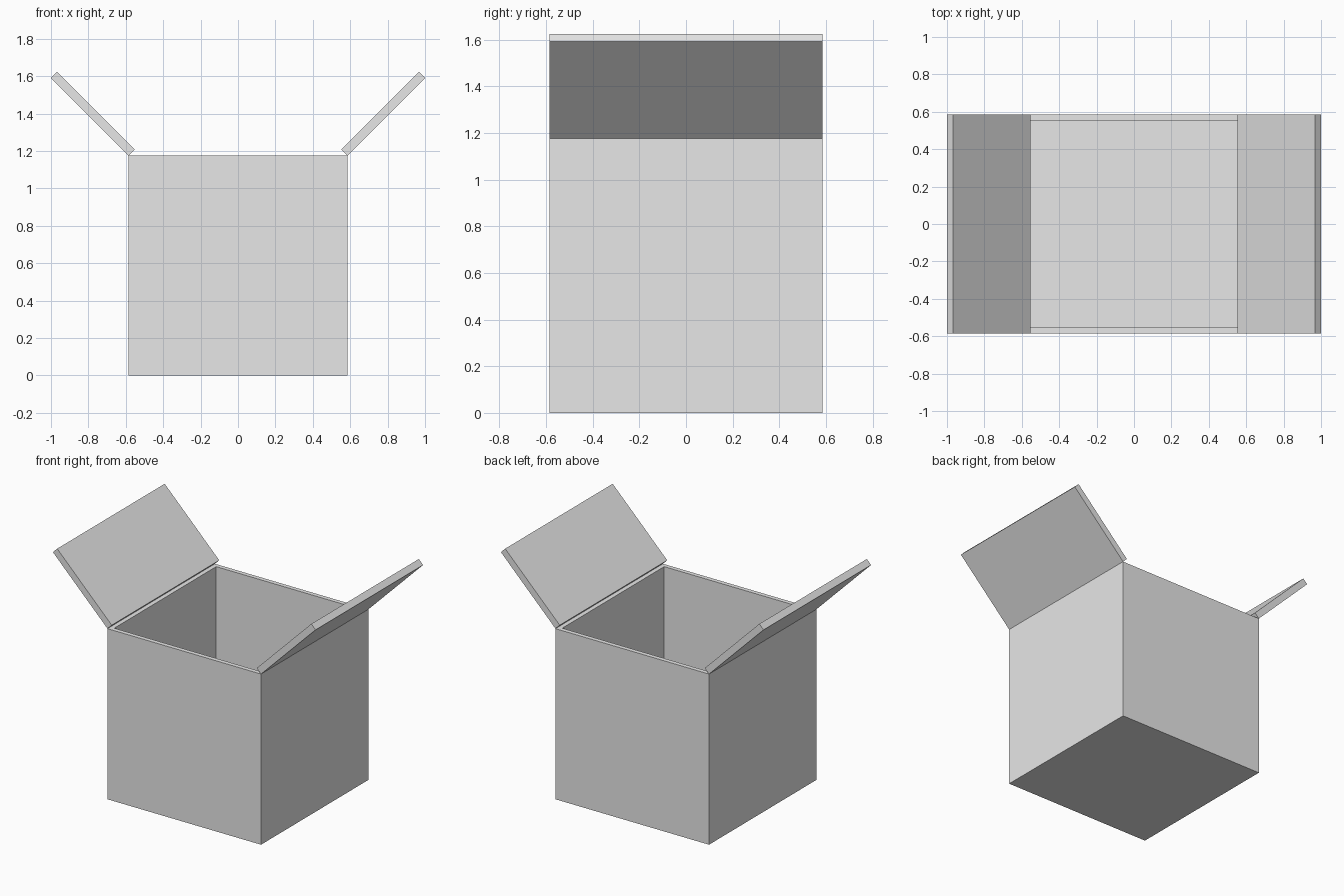
import bpy
import bmesh
from math import radians
from mathutils import Matrix, Vector

HALF = 0.585      # half width of the box
HEIGHT = 1.175
WALL = 0.043
FLAP_LENGTH = 0.588
FLAP_THICK = 0.046

cube = bpy.data.objects.get("Cube")
if cube:
    bpy.data.objects.remove(cube, do_unlink=True)

grey = bpy.data.materials.new("light grey")
grey.use_nodes = True
colour = (0.8, 0.8, 0.8, 1)
grey.diffuse_color = colour
grey.node_tree.nodes["Principled BSDF"].inputs["Base Color"].default_value = colour


def add_object(name, bm):
    mesh = bpy.data.meshes.new(name)
    bm.to_mesh(mesh)
    bm.free()
    mesh.materials.append(grey)
    obj = bpy.data.objects.new(name, mesh)
    bpy.context.collection.objects.link(obj)
    return obj


def block(size, centre):
    bm = bmesh.new()
    bmesh.ops.create_cube(bm, size=1)
    bmesh.ops.scale(bm, vec=size, verts=bm.verts)
    bmesh.ops.translate(bm, vec=centre, verts=bm.verts)
    return bm


# Open box: inset the top face, then push it down to form the hollow
bm = block((2 * HALF, 2 * HALF, HEIGHT), (0, 0, HEIGHT / 2))
top = max(bm.faces, key=lambda f: f.calc_center_median().z)
bmesh.ops.inset_region(bm, faces=[top], thickness=WALL)
floor = bmesh.ops.extrude_discrete_faces(bm, faces=[top])["faces"][0]
bmesh.ops.translate(bm, vec=(0, 0, WALL - HEIGHT), verts=floor.verts)
bmesh.ops.recalc_face_normals(bm, faces=bm.faces)
add_object("box_body", bm)

# Flaps: hinged on the outer top edges and tilted up and outwards
for name, side in (("left_flap", 1), ("right_flap", -1)):
    bm = block((FLAP_LENGTH, 2 * HALF, FLAP_THICK),
               (side * FLAP_LENGTH / 2, 0, FLAP_THICK / 2))
    bmesh.ops.rotate(bm, cent=Vector(), verts=bm.verts,
                     matrix=Matrix.Rotation(radians(-45 * side), 3, "Y"))
    bmesh.ops.translate(bm, vec=(side * HALF, 0, HEIGHT), verts=bm.verts)
    add_object(name, bm)
